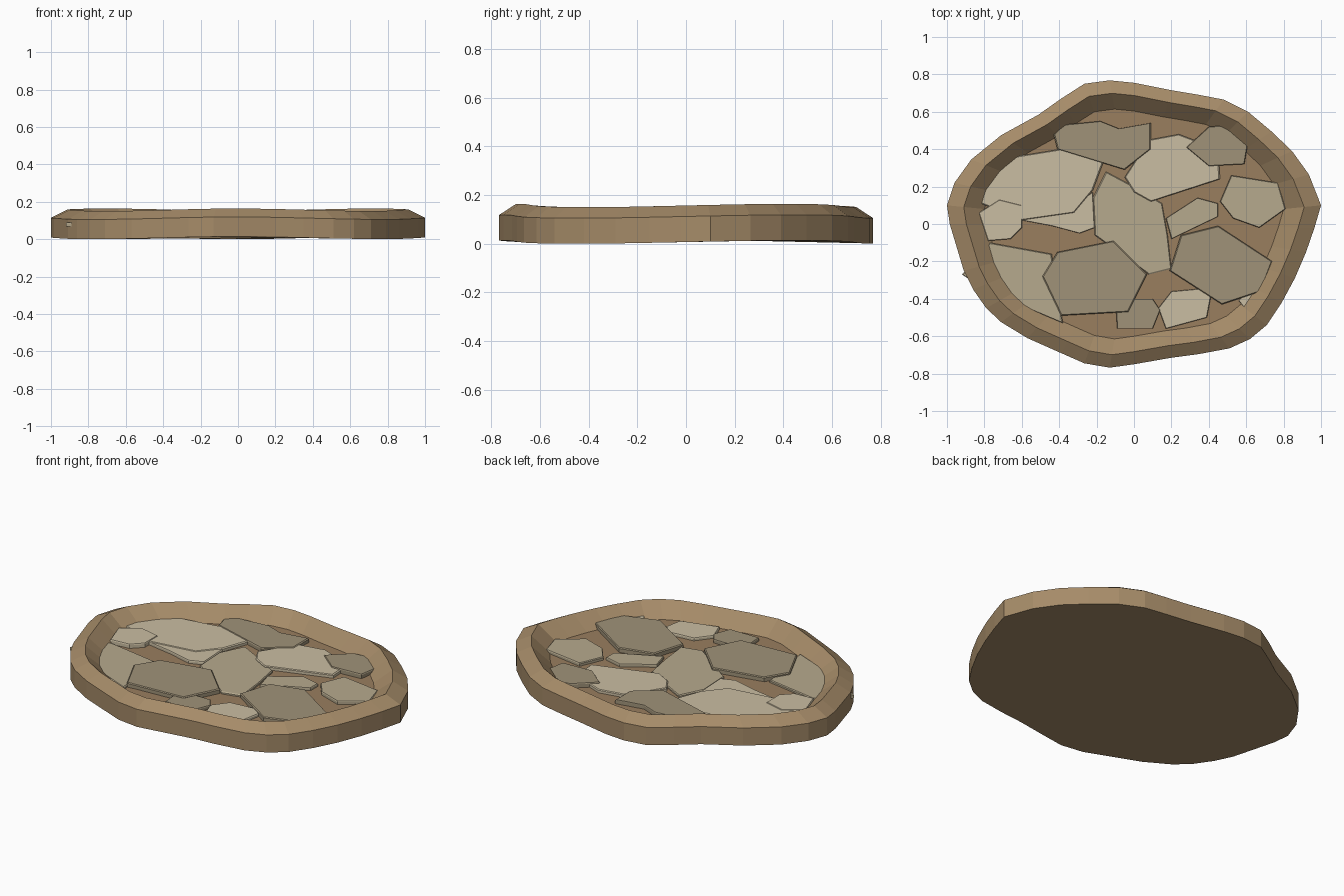
import bpy, bmesh, math

if "Cube" in bpy.data.objects:
    bpy.data.objects.remove(bpy.data.objects["Cube"])


def material(name, rgb):
    m = bpy.data.materials.new(name)
    m.diffuse_color = (*rgb, 1)
    m.use_nodes = True
    m.node_tree.nodes["Principled BSDF"].inputs["Base Color"].default_value = m.diffuse_color
    return m


EARTH = material("earth", (0.38, 0.26, 0.14))
FLOOR = material("floor", (0.32, 0.21, 0.115))
LIGHT = material("light_stone", (0.59, 0.51, 0.36))
MID = material("mid_stone", (0.47, 0.40, 0.27))
DARK = material("dark_stone", (0.35, 0.29, 0.19))


def lofted(name, rings, mats, bottom_cap=True, cap_mat=0):
    """Skin a stack of equal-length rings and cap both ends."""
    bm = bmesh.new()
    loops = [[bm.verts.new(p) for p in ring] for ring in rings]
    n = len(loops[0])
    for a, b in zip(loops, loops[1:]):
        for i in range(n):
            j = (i + 1) % n
            bm.faces.new((a[i], a[j], b[j], b[i]))
    top = bm.faces.new(loops[-1])
    top.material_index = cap_mat
    if bottom_cap:
        bm.faces.new(loops[0][::-1])
    bmesh.ops.recalc_face_normals(bm, faces=bm.faces)
    me = bpy.data.meshes.new(name)
    bm.to_mesh(me)
    bm.free()
    for m in mats:
        me.materials.append(m)
    ob = bpy.data.objects.new(name, me)
    bpy.context.collection.objects.link(ob)
    return ob


# Irregular rim outline, counter-clockwise from the right
outline = [(1, .1), (.935, .265), (.845, .39), (.735, .495), (.61, .60), (.48, .665),
           (.35, .69), (.2, .715), (0, .755), (-.13, .768), (-.265, .75), (-.39, .67),
           (-.51, .585), (-.71, .475), (-.87, .345), (-.96, .22), (-1, .1), (-.985, 0),
           (-.955, -.1), (-.91, -.25), (-.86, -.35), (-.79, -.45), (-.71, -.525),
           (-.57, -.61), (-.39, -.69), (-.265, -.745), (-.13, -.768), (0, -.75),
           (.2, -.715), (.35, -.695), (.51, -.665), (.62, -.615), (.71, -.54),
           (.79, -.42), (.86, -.29), (.92, -.15), (.965, -.02)]


def ring(scale, z, wave=0.007):
    return [(x * scale, y * scale, z + wave * math.sin(3 * math.atan2(y, x)))
            for x, y in outline]


# Raised rim and sunken floor: outer wall, bevel, inner slope
lofted("rim_and_floor", [ring(1, .007), ring(1, .112), ring(.91, .157), ring(.8, .075, .003)],
       [EARTH, FLOOR], cap_mat=1)


# Flat paving stones with slightly chamfered edges
def stone(name, mat, top, pts):
    cx = sum(p[0] for p in pts) / len(pts)
    cy = sum(p[1] for p in pts) / len(pts)

    def layer(s, z):
        return [(cx + (x - cx) * s, cy + (y - cy) * s, z) for x, y in pts]
    lofted(name, [layer(1, .068), layer(1, top - .005), layer(.975, top)], [mat])


stone("stone_left_large", LIGHT, .096, [(-.82, .11), (-.79, .22), (-.64, .36), (-.33, .41),
      (-.16, .34), (-.22, .18), (-.32, .06), (-.6, .02)])
stone("stone_left_inner", LIGHT, .092, [(-.6, .02), (-.32, .1), (-.22, .17), (-.21, -.02),
      (-.29, -.05), (-.44, -.01)])
stone("stone_left_small", LIGHT, .1, [(-.83, .06), (-.72, .13), (-.6, .1), (-.6, -.02),
      (-.66, -.08), (-.78, -.09)])
stone("stone_back_right", LIGHT, .096, [(-.05, .25), (.08, .45), (.24, .48), (.45, .4),
      (.46, .24), (.09, .12), (0, .17)])
stone("stone_front", LIGHT, .092, [(.13, -.45), (.2, -.36), (.42, -.34), (.39, -.5), (.17, -.56)])
stone("stone_sliver", LIGHT, .09, [(.56, -.41), (.66, -.29), (.69, -.34), (.6, -.46)])
stone("stone_centre", MID, .088, [(-.21, -.06), (-.22, .14), (-.15, .28), (0, .2), (.15, .11),
      (.18, -.06), (.2, -.24), (.08, -.27)])
stone("stone_centre_small", MID, .091, [(.17, .03), (.34, .14), (.45, .11), (.45, .04), (.2, -.08)])
stone("stone_right", MID, .094, [(.46, .12), (.52, .26), (.77, .22), (.81, .08), (.67, -.02),
      (.53, .03)])
stone("stone_left_front", MID, .09, [(-.92, -.27), (-.77, -.1), (-.44, -.16), (-.38, -.53),
      (-.64, -.42), (-.86, -.31)])
stone("stone_back", DARK, .1, [(-.43, .48), (-.38, .53), (-.18, .55), (-.08, .51), (.09, .54),
      (.09, .4), (-.05, .29), (-.41, .4)])
stone("stone_back_corner", DARK, .102, [(.28, .41), (.4, .52), (.53, .53), (.61, .44), (.59, .32),
      (.4, .31)])
stone("stone_front_left", DARK, .102, [(-.49, -.28), (-.41, -.15), (-.11, -.09), (.07, -.27),
      (-.03, -.47), (-.39, -.49)])
stone("stone_front_right", DARK, .102, [(.19, -.25), (.25, -.06), (.45, -.01), (.74, -.2),
      (.68, -.36), (.47, -.43)])
stone("stone_front_small", DARK, .096, [(-.1, -.4), (.1, -.4), (.14, -.46), (.1, -.56),
      (-.09, -.56)])
